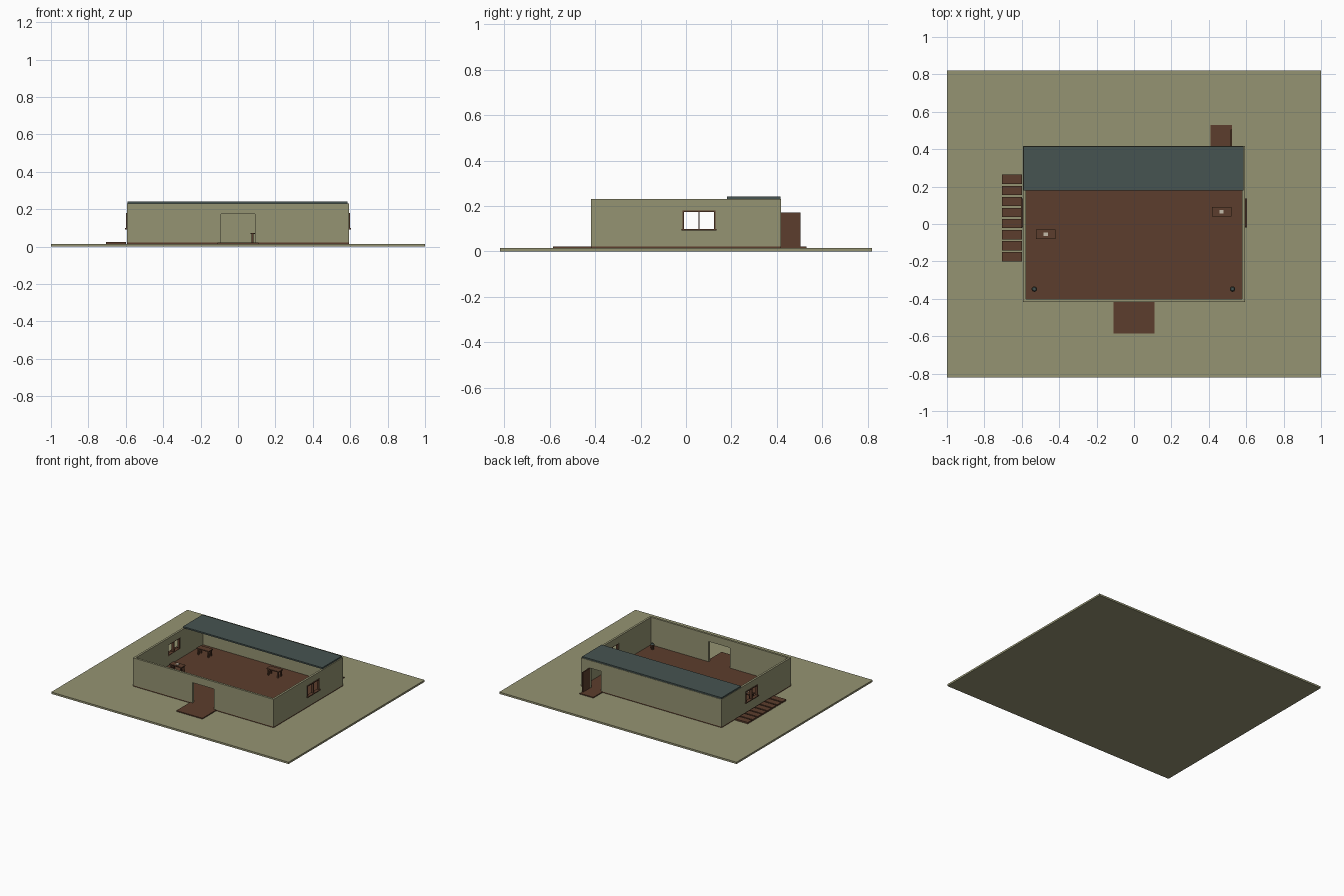
import bpy
import bmesh
from mathutils import Matrix, Vector

default = bpy.data.objects.get("Cube")
if default:
    bpy.data.objects.remove(default, do_unlink=True)


def material(name, rgb):
    mat = bpy.data.materials.new(name)
    mat.use_nodes = True
    mat.diffuse_color = (*rgb, 1)
    mat.node_tree.nodes["Principled BSDF"].inputs["Base Color"].default_value = (*rgb, 1)
    return mat


olive = material("olive plaster", (0.30, 0.295, 0.17))
brown = material("brown wood", (0.107, 0.048, 0.026))
slate = material("slate roof", (0.061, 0.087, 0.082))
cream = material("cream plate", (0.55, 0.50, 0.40))


def add_box(bm, x, y, z):
    """Add a box given its (low, high) range on each axis."""
    lo, hi = Vector((x[0], y[0], z[0])), Vector((x[1], y[1], z[1]))
    size = Matrix.Diagonal((*(hi - lo), 1))
    bmesh.ops.create_cube(bm, size=1, matrix=Matrix.Translation((lo + hi) / 2) @ size)


def part(name, mat, *boxes):
    """Make one object out of one or more boxes."""
    bm = bmesh.new()
    for b in boxes:
        add_box(bm, *b)
    mesh = bpy.data.meshes.new(name)
    bm.to_mesh(mesh)
    bm.free()
    mesh.materials.append(mat)
    obj = bpy.data.objects.new(name, mesh)
    bpy.context.collection.objects.link(obj)
    return obj


def cut(target, cutter):
    """Subtract the cutter, bake the result and remove the cutter."""
    cutter.hide_render = True
    mod = target.modifiers.new("opening", 'BOOLEAN')
    mod.operation = 'DIFFERENCE'
    mod.solver = 'EXACT'
    mod.object = cutter
    deps = bpy.context.evaluated_depsgraph_get()
    mesh = bpy.data.meshes.new_from_object(target.evaluated_get(deps))
    target.modifiers.clear()
    target.data = mesh
    bpy.data.objects.remove(cutter, do_unlink=True)


GROUND, FLOOR, WALL_TOP = 0.014, 0.021, 0.23
HX, HY, THICK = 0.593, 0.418, 0.016

# Ground and floor slabs
part("ground", olive, ((-1, 1), (-0.82, 0.82), (0, GROUND)))
part("floor", brown, ((-HX, HX), (-HY, HY), (GROUND, FLOOR)))
part("front_porch", brown, ((-0.11, 0.11), (-0.585, -HY), (GROUND, FLOOR)))
part("back_porch", brown, ((0.41, 0.525), (HY, 0.53), (GROUND, FLOOR)))

# Walls hollowed out, with two doorways and an opposing pair of windows
walls = part("walls", olive, ((-HX, HX), (-HY, HY), (FLOOR, WALL_TOP)))
ix, iy = HX - THICK, HY - THICK
win_y, win_z = (-0.015, 0.13), (0.095, 0.18)
cut(walls, part("room_cutter", olive, ((-ix, ix), (-iy, iy), (0, 1))))
cut(walls, part("front_door_cutter", olive, ((-0.09, 0.09), (-0.5, -0.35), (0, 0.175))))
cut(walls, part("back_door_cutter", olive, ((0.425, 0.515), (0.35, 0.5), (0, 0.172))))
cut(walls, part("window_cutter", olive, ((-1, 1), win_y, win_z)))

# Roof strip over the back of the room
part("roof", slate, ((-0.59, 0.585), (0.18, 0.415), (WALL_TOP, 0.241)))

# Back door leaf standing open
part("back_door", brown, ((0.515, 0.523), (HY, 0.504), (FLOOR, 0.172)))

# Window frames with centre bar and projecting sill
for side, name in ((1, "left_window_frame"), (-1, "right_window_frame")):
    x = sorted((side * (ix + 0.002), side * (HX + 0.005)))
    sill_x = sorted((side * ix, side * (HX + 0.01)))
    (y0, y1), (z0, z1), t = win_y, win_z, 0.006
    mid = (y0 + y1) / 2
    part(name, brown,
         (x, (y0, y0 + t), win_z), (x, (y1 - t, y1), win_z),
         (x, (y0, y1), (z1 - t, z1)),
         (x, (mid - t / 2, mid + t / 2), win_z),
         (sill_x, (y0 - 0.005, y1 + 0.005), (z0 - 0.003, z0 + t / 2)))

# Plank walkway beside the house
for i in range(8):
    y = -0.2 + i * 0.0592
    part(f"walkway_plank_{i + 1}", brown,
         ((-0.705, -0.6), (y, y + 0.049), (GROUND, 0.025)))


# Tables with four legs, some laid with a plate
def table(number, cx, cy, laid):
    hx, hy, top, leg = 0.052, 0.025, 0.073, 0.005
    boxes = [((cx - hx, cx + hx), (cy - hy, cy + hy), (top - 0.007, top))]
    for sx in (-1, 1):
        for sy in (-1, 1):
            lx, ly = cx + sx * (hx - 0.011), cy + sy * (hy - 0.009)
            boxes.append(((lx - leg, lx + leg), (ly - leg, ly + leg), (FLOOR, top - 0.007)))
    part(f"table_{number}", brown, *boxes)
    if laid:
        part(f"plate_{number}", cream,
             ((cx - 0.011, cx + 0.011), (cy - 0.01, cy + 0.01), (top, top + 0.003)))


for n, spot in enumerate(((-0.472, -0.055, True), (0.468, 0.065, True),
                          (-0.468, 0.268, False), (0.118, 0.272, False)), 1):
    table(n, *spot)


# Corner pots: tapered tub with a low leafy crown
def cone(name, mat, r1, r2, z0, z1, x, y):
    bm = bmesh.new()
    bmesh.ops.create_cone(bm, cap_ends=True, segments=10, radius1=r1, radius2=r2,
                          depth=z1 - z0, matrix=Matrix.Translation((x, y, (z0 + z1) / 2)))
    mesh = bpy.data.meshes.new(name)
    bm.to_mesh(mesh)
    bm.free()
    mesh.materials.append(mat)
    bpy.context.collection.objects.link(bpy.data.objects.new(name, mesh))


for label, px in (("right", -0.533), ("left", 0.527)):
    cone(f"{label}_pot", brown, 0.011, 0.015, FLOOR, 0.058, px, -0.348)
    cone(f"{label}_pot_crown", slate, 0.013, 0.009, 0.058, 0.066, px, -0.348)
